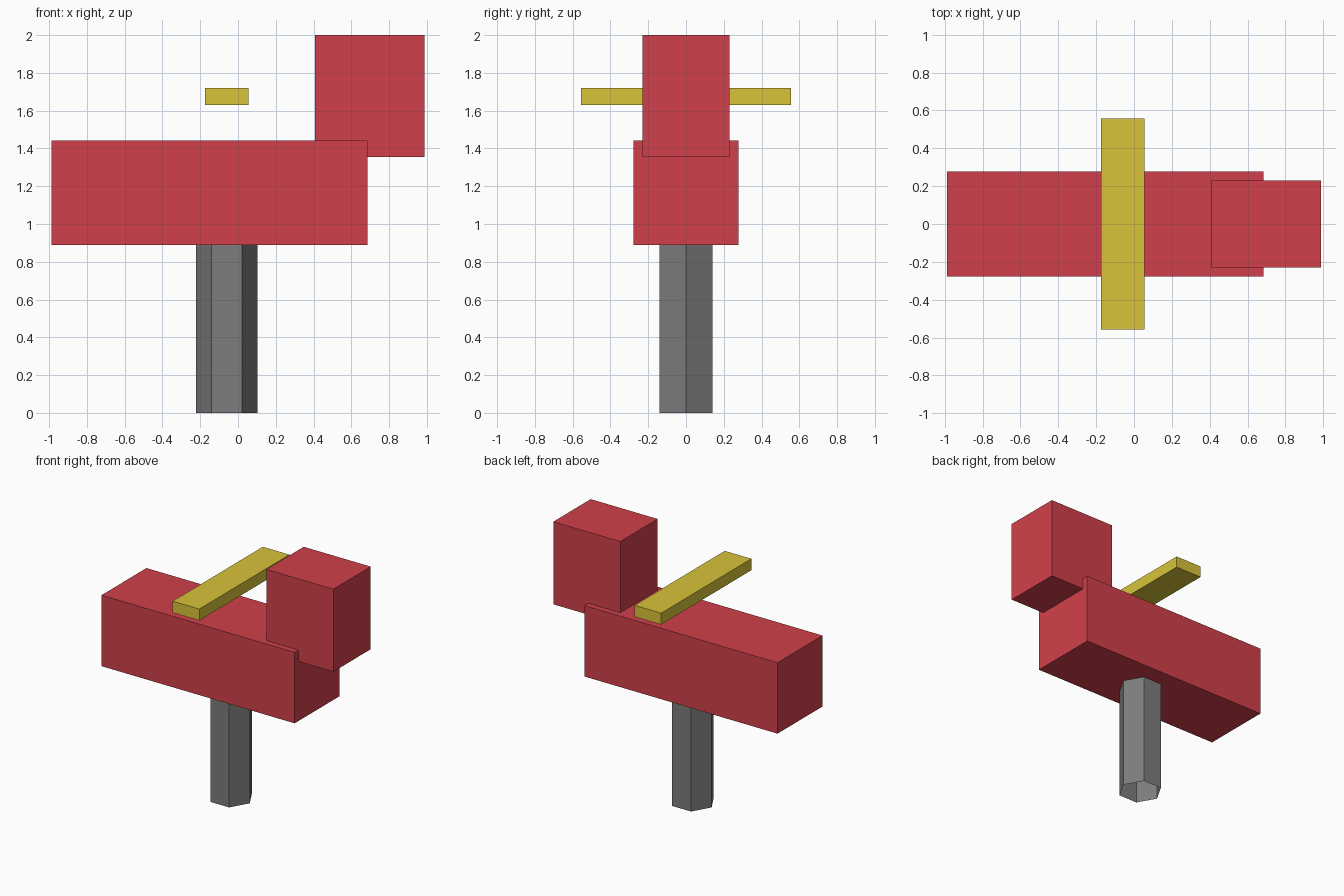
import bpy
from mathutils import Vector

cube = bpy.data.objects.get("Cube")
if cube:
    bpy.data.objects.remove(cube, do_unlink=True)


def material(name, rgb):
    mat = bpy.data.materials.new(name)
    mat.use_nodes = True
    mat.diffuse_color = (*rgb, 1)
    mat.node_tree.nodes["Principled BSDF"].inputs["Base Color"].default_value = (*rgb, 1)
    return mat


red = material("red", (0.64, 0.051, 0.07))
yellow = material("yellow", (0.69, 0.545, 0.042))
grey = material("grey", (0.205, 0.205, 0.205))


def finish(name, mat):
    obj = bpy.context.object
    obj.name = name
    obj.data.materials.append(mat)
    return obj


def box(name, low, high, mat):
    """Box spanning two opposite corners."""
    low, high = Vector(low), Vector(high)
    bpy.ops.mesh.primitive_cube_add(size=1, location=(low + high) / 2)
    obj = finish(name, mat)
    obj.scale = high - low
    bpy.ops.object.transform_apply(location=False, rotation=False, scale=True)
    return obj


# Long body, raised head block and floating crossbar
box("body", (-0.987, -0.278, 0.888), (0.685, 0.278, 1.443), red)
box("head", (0.407, -0.231, 1.354), (0.987, 0.231, 2.0), red)
box("crossbar", (-0.175, -0.557, 1.63), (0.055, 0.557, 1.72), yellow)

# Hollow six-sided post, open at the bottom, with corners pointing along x
post_top = 0.92
bpy.ops.mesh.primitive_cylinder_add(
    vertices=6, radius=0.162, depth=post_top, end_fill_type='NOTHING',
    location=(-0.06, 0, post_top / 2), rotation=(0, 0, 0.5235988))
finish("post", grey)
